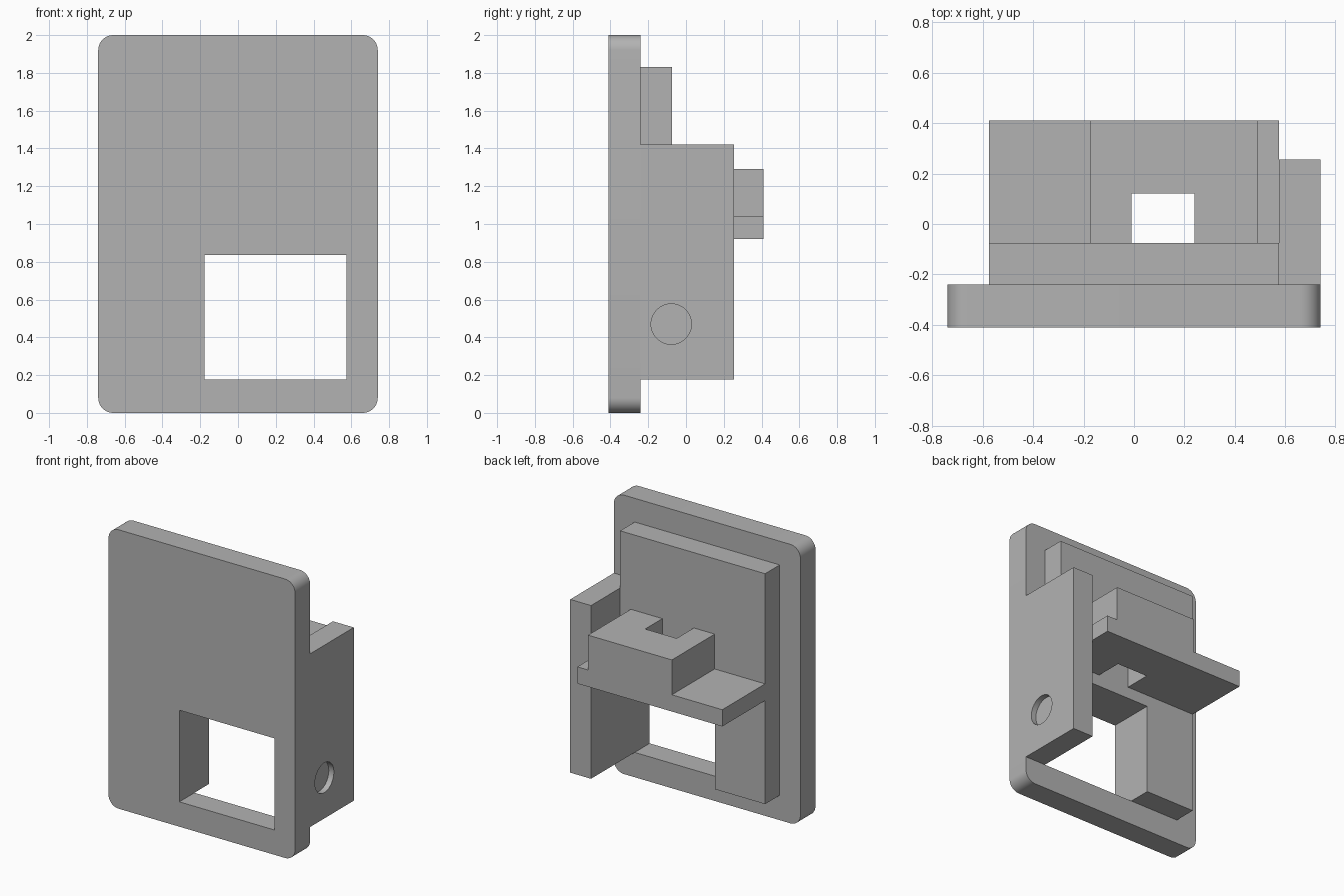
import bpy, bmesh, math
from mathutils import Matrix, Vector

cube = bpy.data.objects.get("Cube")
if cube:
    bpy.data.objects.remove(cube, do_unlink=True)

grey = bpy.data.materials.new("plain_grey")
grey.use_nodes = True
grey.diffuse_color = (0.45, 0.45, 0.45, 1)
grey.node_tree.nodes["Principled BSDF"].inputs["Base Color"].default_value = (0.45, 0.45, 0.45, 1)

# Shared levels
HALF_W, PAD_W = 0.74, 0.575
FRONT, PLATE_BACK, PAD_BACK, WALL_BACK, SHELF_BACK = -0.41, -0.24, -0.075, 0.255, 0.41
BASE, WIN_TOP, WIN_LEFT = 0.178, 0.835, -0.178


def rect(x0, x1, v0, v1):
    return [(x0, v0), (x1, v0), (x1, v1), (x0, v1)]


def prism(name, outline, axis, lo, hi, radius=0):
    """Extrude a 2D outline along y (outline in x, z) or z (outline in x, y)."""
    bm = bmesh.new()
    place = (lambda u, v: (u, lo, v)) if axis == "y" else (lambda u, v: (u, v, lo))
    along = Vector((0, hi - lo, 0)) if axis == "y" else Vector((0, 0, hi - lo))
    face = bm.faces.new([bm.verts.new(place(u, v)) for u, v in outline])
    ext = bmesh.ops.extrude_face_region(bm, geom=[face])["geom"]
    bmesh.ops.translate(bm, vec=along, verts=[g for g in ext if isinstance(g, bmesh.types.BMVert)])
    if radius:
        edges = [e for e in bm.edges
                 if abs((e.verts[0].co - e.verts[1].co).normalized().dot(along.normalized())) > 0.99]
        bmesh.ops.bevel(bm, geom=edges, offset=radius, segments=10, profile=0.5, affect="EDGES")
    return finish(name, bm)


def finish(name, bm):
    bmesh.ops.recalc_face_normals(bm, faces=bm.faces)
    mesh = bpy.data.meshes.new(name)
    bm.to_mesh(mesh)
    bm.free()
    mesh.materials.append(grey)
    obj = bpy.data.objects.new(name, mesh)
    bpy.context.collection.objects.link(obj)
    return obj


def activate(obj):
    bpy.ops.object.select_all(action="DESELECT")
    obj.select_set(True)
    bpy.context.view_layer.objects.active = obj


def cut(obj, cutter):
    mod = obj.modifiers.new("cut", "BOOLEAN")
    mod.operation, mod.solver, mod.object = "DIFFERENCE", "EXACT", cutter
    activate(obj)
    bpy.ops.object.modifier_apply(modifier=mod.name)
    bpy.data.objects.remove(cutter, do_unlink=True)


def smooth(obj):
    activate(obj)
    bpy.ops.object.shade_smooth_by_angle(angle=math.radians(30))


# Rounded face plate with its window
plate = prism("face_plate", rect(-HALF_W, HALF_W, 0, 2), "y", FRONT, PLATE_BACK, 0.08)
cut(plate, prism("window_cutter", rect(WIN_LEFT, PAD_W, BASE, WIN_TOP), "y", -1, 1))
smooth(plate)

# Raised pad behind the plate, open around the window
prism("raised_pad", [(-PAD_W, BASE), (WIN_LEFT, BASE), (WIN_LEFT, WIN_TOP), (PAD_W, WIN_TOP),
                     (PAD_W, 1.83), (-PAD_W, 1.83)], "y", PLATE_BACK, PAD_BACK)

# Side wall with a shallow round recess on its outer face
wall = prism("side_wall", rect(PAD_W, HALF_W, PLATE_BACK, WALL_BACK), "z", BASE, 1.42)
bm = bmesh.new()
bmesh.ops.create_cone(bm, cap_ends=True, segments=48, radius1=0.107, radius2=0.107, depth=0.08,
                      matrix=Matrix.Translation((HALF_W, -0.078, 0.47)) @ Matrix.Rotation(math.pi / 2, 4, "Y"))
cut(wall, finish("recess_cutter", bm))
smooth(wall)


# Shelf and the block on it, both notched against the pad
def notched(name, x0, x1, z0, z1):
    n0, n1, depth = -0.01, 0.24, 0.12
    prism(name, [(x0, PAD_BACK), (n0, PAD_BACK), (n0, depth), (n1, depth), (n1, PAD_BACK),
                 (x1, PAD_BACK), (x1, SHELF_BACK), (x0, SHELF_BACK)], "z", z0, z1)


notched("shelf", -PAD_W, PAD_W, 0.92, 1.04)
notched("shelf_block", -0.175, 0.49, 1.04, 1.29)
